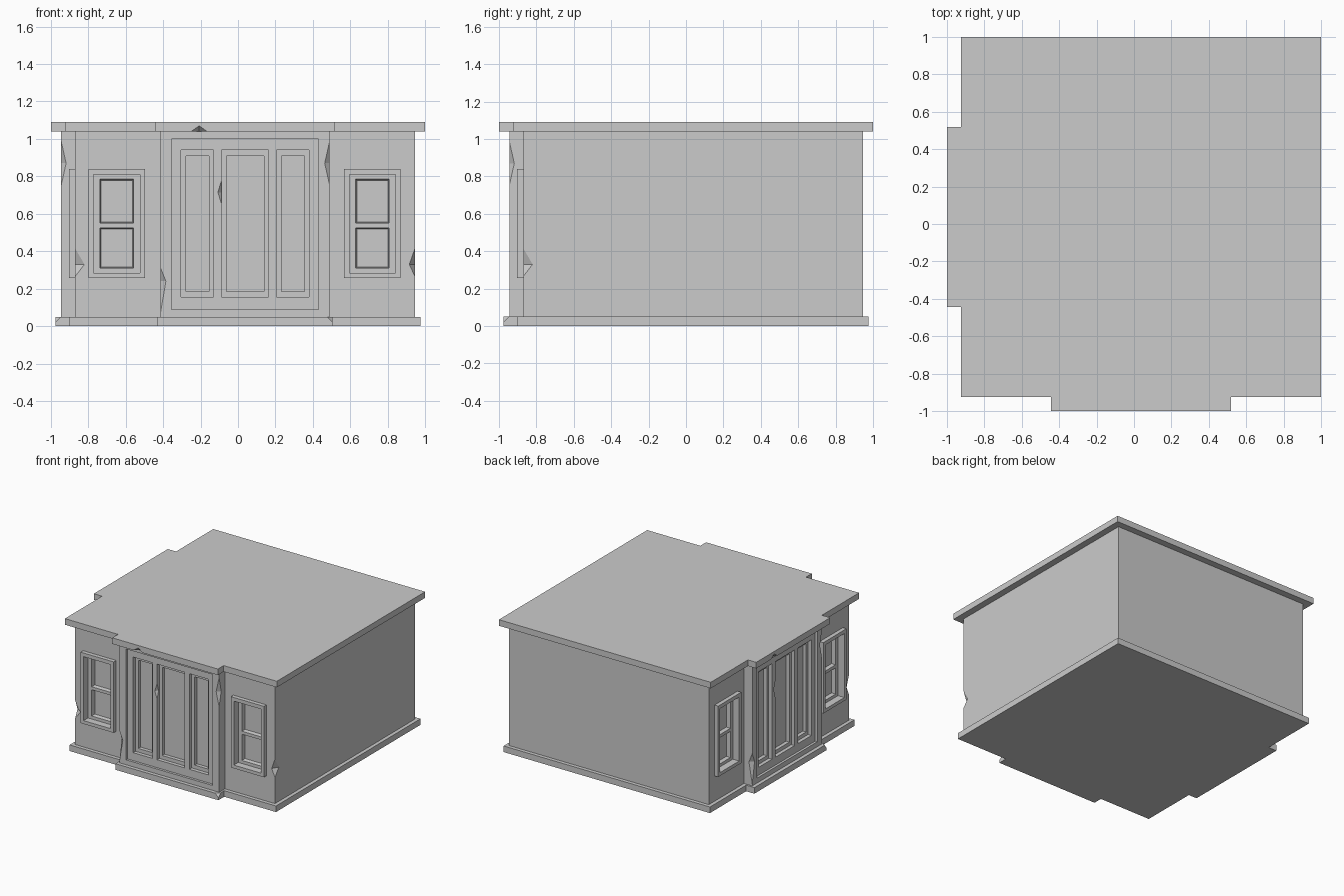
import bpy, bmesh
from mathutils import Matrix, Vector

if "Cube" in bpy.data.objects:
    bpy.data.objects.remove(bpy.data.objects["Cube"])

C = 0.0375  # centre of the square plan; both facades are rotations about it
TURNS = [Matrix.Translation((C, C, 0)) @ Matrix.Rotation(a, 4, 'Z')
         for a in (0.0, -1.5707963268)]


def to_object(bm, name):
    bmesh.ops.recalc_face_normals(bm, faces=bm.faces[:])
    me = bpy.data.meshes.new(name)
    bm.to_mesh(me)
    bm.free()
    ob = bpy.data.objects.new(name, me)
    bpy.context.collection.objects.link(ob)
    return ob


def footprint(name, h, w, p, z0, z1):
    """Square of half-size h with a bay (half-width w, projection p) on front and left."""
    pts = [(-h, -h), (-w, -h), (-w, -h - p), (w, -h - p), (w, -h), (h, -h), (h, h),
           (-h, h), (-h, w), (-h - p, w), (-h - p, -w), (-h, -w)]
    bm = bmesh.new()
    f = bm.faces.new([bm.verts.new((x + C, y + C, z0)) for x, y in pts])
    ext = bmesh.ops.extrude_face_region(bm, geom=[f])
    for v in ext['geom']:
        if isinstance(v, bmesh.types.BMVert):
            v.co.z = z1
    return to_object(bm, name)


def loft(bm, m, rings, closed=False):
    """Rectangles (x0, x1, z0, z1, y) in facade space joined front to back."""
    loops = [[bm.verts.new(m @ Vector((x, y, z))) for x, z in
              ((a, c), (b, c), (b, d), (a, d))] for a, b, c, d, y in rings]
    pairs = list(zip(loops, loops[1:])) + ([(loops[-1], loops[0])] if closed else [])
    for p, q in pairs:
        for i in range(4):
            j = (i + 1) % 4
            bm.faces.new((p[i], p[j], q[j], q[i]))
    if not closed:
        bm.faces.new(loops[0])
        bm.faces.new(loops[-1])


def chip(bm, m, pos, r, skew=0.0):
    """Eight-sided cutter that knocks a facet out of an edge."""
    x, y, z = pos
    rx, ry, rz = r
    ring = [bm.verts.new(m @ Vector((x + a * rx, y + b * ry, z + skew)))
            for a, b in ((1, 0), (0, 1), (-1, 0), (0, -1))]
    for s in (-1, 1):
        tip = bm.verts.new(m @ Vector((x, y, z + s * rz)))
        for i in range(4):
            bm.faces.new((ring[i], ring[(i + 1) % 4], tip))


def cut(ob, fill):
    """Subtract everything drawn by fill(bm, matrix) on both facades."""
    bm = bmesh.new()
    for m in TURNS:
        fill(bm, m)
    cutter = to_object(bm, "cutter")
    cutter.hide_render = True
    mod = ob.modifiers.new("cut", 'BOOLEAN')
    mod.operation = 'DIFFERENCE'
    mod.solver = 'EXACT'
    mod.object = cutter
    bpy.context.view_layer.objects.active = ob
    bpy.ops.object.modifier_apply(modifier=mod.name)
    bpy.data.objects.remove(cutter)


# Main masses
base = footprint("base_plinth", 0.9375, 0.4675, 0.075, 0.0, 0.05)
walls = footprint("walls", 0.9075, 0.4525, 0.075, 0.05, 1.04)
roof = footprint("roof_slab", 0.9625, 0.48, 0.075, 1.04, 1.09)

WALL, BAY = -0.9075, -0.9825
WINDOWS = (-0.685, 0.68)


# Outer recess of the doors and windows
def openings(bm, m):
    r = (-0.3925, 0.3925, 0.09, 1.0)
    loft(bm, m, [(*r, BAY - 0.1), (*r, BAY + 0.02)])
    for u in WINDOWS:
        r = (u - 0.123, u + 0.123, 0.285, 0.81)
        loft(bm, m, [(*r, WALL - 0.05), (*r, WALL + 0.025)])


# Door panels and window sashes, stepped inside the recess
def panels(bm, m):
    for a, b in ((-0.3425, -0.1675), (-0.125, 0.125), (0.1675, 0.3425)):
        r = (a, b, 0.155, 0.94)
        s = (a + 0.027, b - 0.024, 0.185, 0.91)
        loft(bm, m, [(*r, BAY - 0.05), (*r, BAY + 0.05),
                     (*s, BAY + 0.05), (*s, BAY + 0.08)])
    for u in WINDOWS:
        for z0, z1 in ((0.31, 0.525), (0.55, 0.785)):
            r = (u - 0.09, u + 0.09, z0, z1)
            s = (u - 0.083, u + 0.083, z0 + 0.006, z1 - 0.006)
            loft(bm, m, [(*r, WALL - 0.05), (*r, WALL + 0.026), (*s, WALL + 0.055)])


# Chipped wall edges
def wall_chips(bm, m):
    chip(bm, m, (0.4525, BAY, 0.87), (0.027, 0.027, 0.12))
    chip(bm, m, (-0.4525, BAY, 0.19), (0.03, 0.03, 0.125), 0.05)
    chip(bm, m, (0.9075, WALL, 0.34), (0.03, 0.05, 0.075), -0.01)
    chip(bm, m, (-0.125, BAY + 0.02, 0.715), (0.02, 0.02, 0.065))


cut(walls, openings)
cut(walls, panels)
cut(walls, wall_chips)
cut(roof, lambda bm, m: chip(bm, m, (-0.245, -1.0375, 1.04), (0.042, 0.035, 0.03)))
cut(base, lambda bm, m: chip(bm, m, (0.4675, -1.0125, 0.05), (0.03, 0.03, 0.03)))

# Projecting window frames
for side, m in zip(("front", "left"), TURNS):
    for i, u in enumerate(WINDOWS):
        bm = bmesh.new()
        o = (u - 0.15, u + 0.15, 0.258, 0.84)
        n = (u - 0.123, u + 0.123, 0.285, 0.81)
        loft(bm, m, [(*o, WALL + 0.01), (*o, WALL - 0.033),
                     (*n, WALL - 0.033), (*n, WALL + 0.01)], closed=True)
        to_object(bm, f"{side}_window_frame_{i + 1}")
